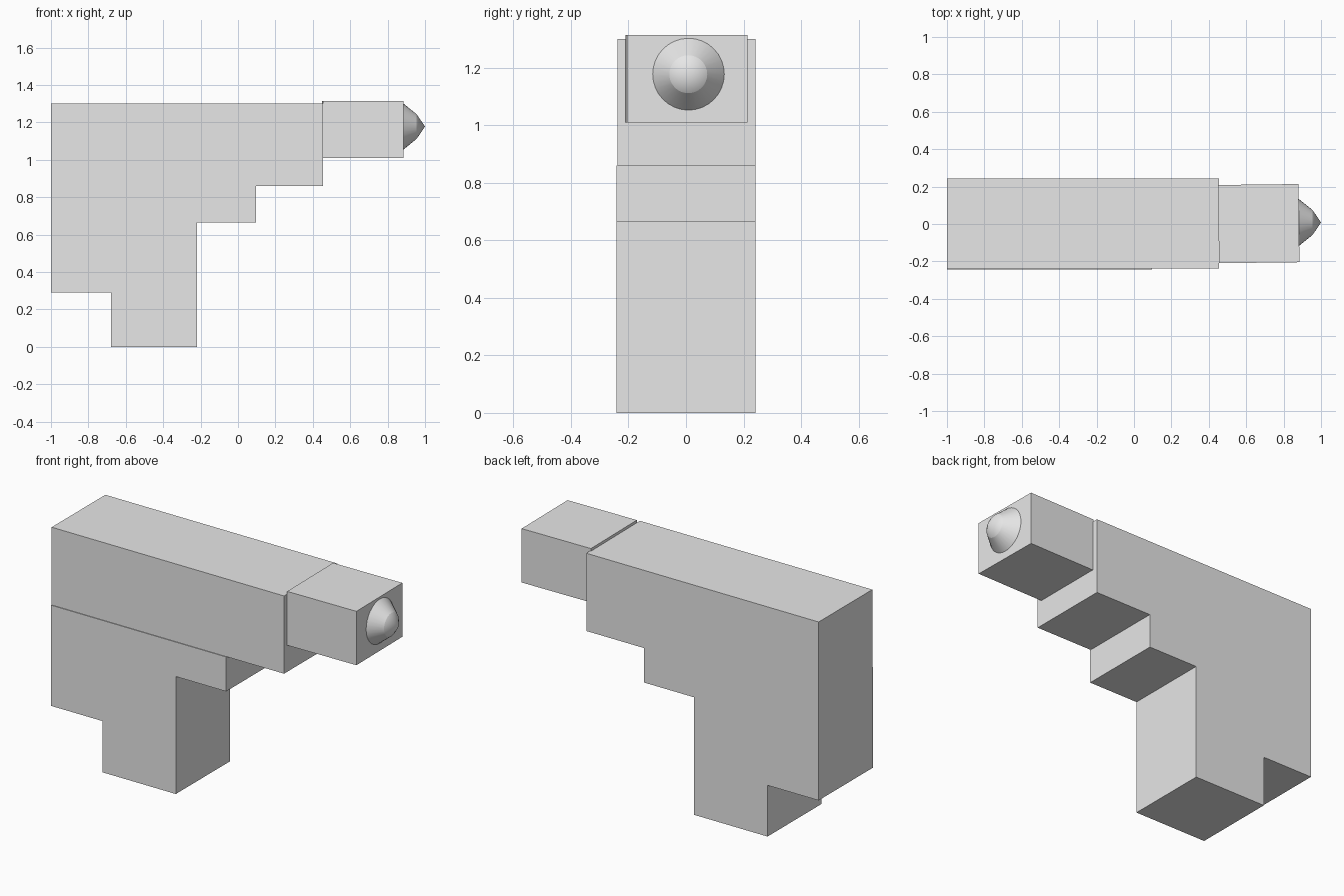
import bpy, bmesh, math
from mathutils import Matrix

cube = bpy.data.objects.get("Cube")
if cube:
    bpy.data.objects.remove(cube, do_unlink=True)

grey = bpy.data.materials.new("plain_grey")
grey.use_nodes = True
grey.diffuse_color = (0.8, 0.8, 0.8, 1)
grey.node_tree.nodes["Principled BSDF"].inputs["Base Color"].default_value = (0.8, 0.8, 0.8, 1)


def finish(name, bm):
    bmesh.ops.recalc_face_normals(bm, faces=bm.faces)
    mesh = bpy.data.meshes.new(name)
    bm.to_mesh(mesh)
    bm.free()
    mesh.materials.append(grey)
    obj = bpy.data.objects.new(name, mesh)
    bpy.context.collection.objects.link(obj)
    return obj


def extrude_profile(name, points, y0, y1):
    """Side outline in x and z, pulled across the width."""
    bm = bmesh.new()
    face = bm.faces.new([bm.verts.new((x, y0, z)) for x, z in points])
    ext = bmesh.ops.extrude_face_region(bm, geom=[face])
    moved = [v for v in ext["geom"] if isinstance(v, bmesh.types.BMVert)]
    bmesh.ops.translate(bm, verts=moved, vec=(0, y1 - y0, 0))
    return finish(name, bm)


def rectangle(x0, x1, z0, z1):
    return [(x0, z0), (x1, z0), (x1, z1), (x0, z1)]


# Long upper body
extrude_profile("upper_body", rectangle(-1, 0.455, 0.86, 1.30), -0.238, 0.242)

# Stepped grip below it
extrude_profile("grip", [(-1, 0.29), (-0.68, 0.29), (-0.68, 0), (-0.22, 0),
                         (-0.22, 0.665), (0.095, 0.665), (0.095, 0.86), (-1, 0.86)],
                -0.242, 0.242)

# Front block, turned very slightly
block = extrude_profile("front_block", rectangle(-0.215, 0.215, 1.01, 1.315), -0.209, 0.209)
block.location = (0.667, 0.002, 0)
block.rotation_euler.z = math.radians(0.7)

# Pointed tip: a profile spun around the x axis
bm = bmesh.new()
path = [(0.87, 0), (0.87, 0.127), (0.882, 0.125), (0.955, 0.066), (1.0, 0)]
verts = [bm.verts.new((x, 0, r)) for x, r in path]
edges = [bm.edges.new(pair) for pair in zip(verts, verts[1:])]
bmesh.ops.spin(bm, geom=verts + edges, cent=(0, 0, 0), axis=(1, 0, 0),
               angle=math.tau, steps=32)
bmesh.ops.remove_doubles(bm, verts=bm.verts, dist=0.0005)
bmesh.ops.transform(bm, matrix=Matrix.Translation((0, 0.008, 1.178)), verts=bm.verts)
tip = finish("pointed_tip", bm)
bpy.context.view_layer.objects.active = tip
tip.select_set(True)
bpy.ops.object.shade_smooth_by_angle(angle=math.radians(15))
